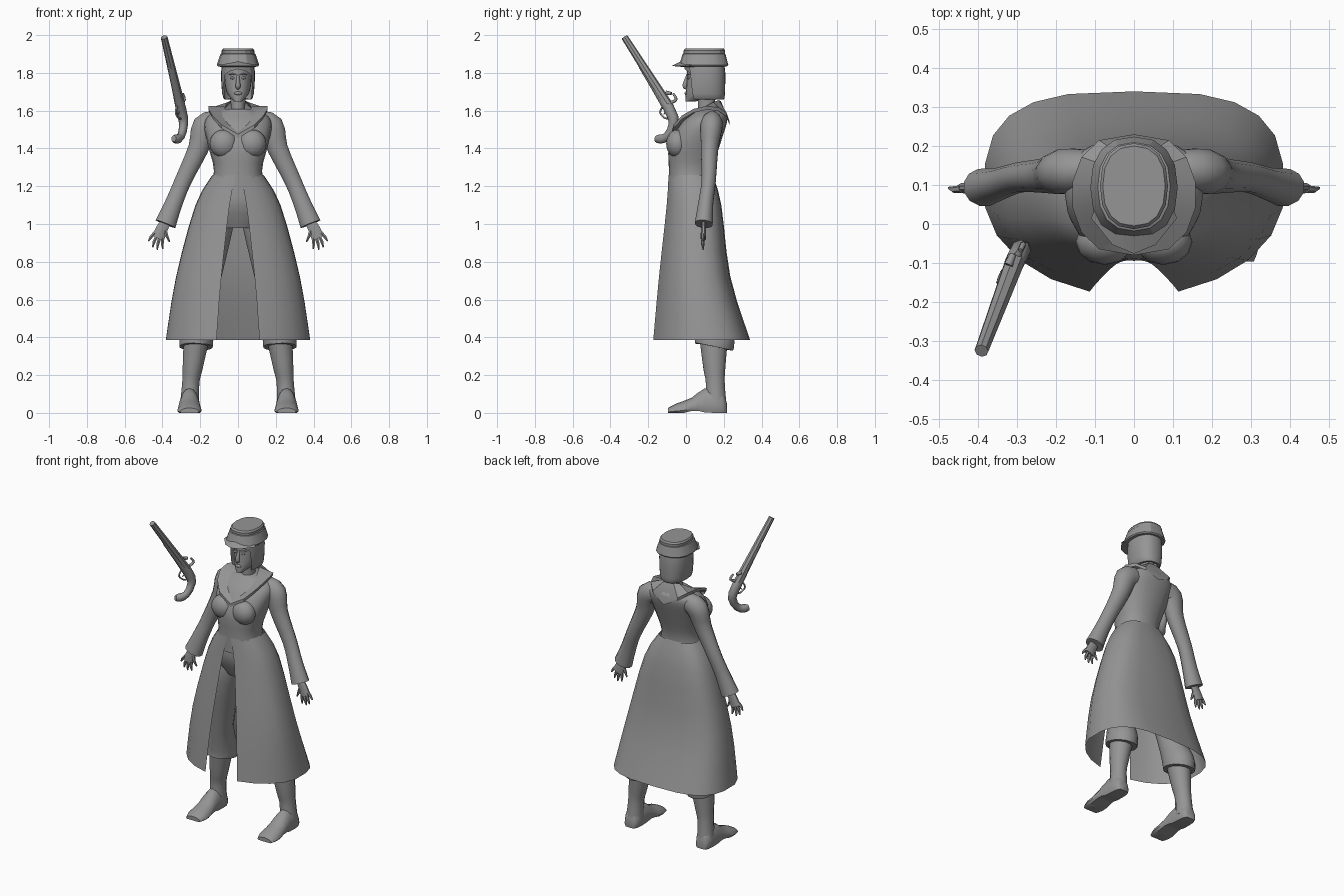
import bpy, bmesh
from math import cos, sin, pi, radians
from mathutils import Vector

cube = bpy.data.objects.get("Cube")
if cube:
    bpy.data.objects.remove(cube)

grey = bpy.data.materials.new("plain_grey")
grey.use_nodes = True
colour = (.3, .3, .3, 1)
grey.diffuse_color = colour
grey.node_tree.nodes["Principled BSDF"].inputs["Base Color"].default_value = colour


def spline(keys, steps):
    """Pass a smooth curve through key tuples of any length."""
    points = [Vector(key) for key in keys]
    last = len(points) - 1
    result = []
    for k in range(last):
        before, start = points[max(k - 1, 0)], points[k]
        end, after = points[k + 1], points[min(k + 2, last)]
        for s in range(steps):
            t = s / steps
            bend = (start * 2 + (end - before) * t
                    + (before * 2 - start * 5 + end * 4 - after) * t ** 2
                    + (start * 3 - before - end * 3 + after) * t ** 3)
            result.append(bend / 2)
    return result + [points[last]]


def skin(name, rows, closed=False, caps=False, mirror=True, angle=45):
    """Join rows of points with faces to make one object."""
    bm = bmesh.new()
    grid = [[bm.verts.new(point) for point in row] for row in rows]
    count = len(rows[0])
    for upper, lower in zip(grid, grid[1:]):
        for i in range(count if closed else count - 1):
            j = (i + 1) % count
            bm.faces.new((upper[i], upper[j], lower[j], lower[i]))
    if caps:
        bm.faces.new(grid[0][::-1])
        bm.faces.new(grid[-1])
    bmesh.ops.recalc_face_normals(bm, faces=bm.faces)
    mesh = bpy.data.meshes.new(name)
    bm.to_mesh(mesh)
    bm.free()
    mesh.materials.append(grey)
    part = bpy.data.objects.new(name, mesh)
    bpy.context.collection.objects.link(part)
    bpy.ops.object.select_all(action='DESELECT')
    part.select_set(True)
    bpy.context.view_layer.objects.active = part
    bpy.ops.object.shade_smooth_by_angle(angle=radians(angle))
    if mirror:
        part.modifiers.new("mirror", 'MIRROR')


def body(name, keys, steps=3, sides=10, square=.85, back_square=.85, caps=True, angle=45):
    """Upright shell from keys of height, half width, front y, back y, opening angle."""
    rows = []
    for height, width, front, back, opening in spline(keys, steps):
        row = []
        for i in range(sides + 1):
            a = opening + (pi - opening) * i / sides
            c, power = cos(a), square if cos(a) > 0 else back_square
            depth = abs(c) ** power * (front - back if c > 0 else back - front) / 2
            row.append((width * abs(sin(a)) ** power, (front + back) / 2 + depth, height))
        rows.append(row)
    skin(name, rows, caps=caps, angle=angle)


def tube(name, keys, depth=1, steps=3, sides=10, ref=(0, 1, 0), mirror=True, angle=50):
    """Tapered limb through keys of x, y, z, radius; depth scales it along ref."""
    path = spline(keys, steps)
    centres = [Vector(p[:3]) for p in path]
    rows = []
    for k, centre in enumerate(centres):
        ahead = centres[min(k + 1, len(path) - 1)]
        along = (ahead - centres[max(k - 1, 0)]).normalized()
        across = Vector(ref).cross(along).normalized()
        out = along.cross(across) * depth
        turns = [2 * pi * (i + .5) / sides for i in range(sides)]
        rows.append([centre + (across * cos(a) + out * sin(a)) * path[k][3] for a in turns])
    skin(name, rows, closed=True, caps=True, mirror=mirror, angle=angle)


def blob(name, centre, size, mirror=True, sides=12):
    """Ellipsoid."""
    rows = []
    for k in range(1, sides):
        a = pi * k / sides
        turns = [2 * pi * i / sides for i in range(sides)]
        rows.append([Vector(centre) + Vector((size[0] * sin(a) * cos(t), size[1] * sin(a) * sin(t),
                                              size[2] * cos(a))) for t in turns])
    skin(name, rows, closed=True, caps=True, mirror=mirror, angle=80)


# Coat bodice, with the trousers' hips beneath it
body("coat_bodice", [(1.16, .16, -.09, .15, 0), (1.28, .127, -.09, .14, 0), (1.42, .16, -.09, .18, 0),
                     (1.53, .18, -.03, .215, 0), (1.58, .15, .02, .217, 0), (1.61, .07, .05, .19, 0)])
blob("bust", (.075, -.045, 1.425), (.075, .06, .075))
body("trouser_hips", [(.98, .1, -.03, .14, 0), (1.1, .19, -.08, .16, 0), (1.2, .13, -.08, .13, 0)])

# Long coat skirt, split at the front
body("coat_skirt", [(1.26, .135, -.093, .142, .1), (1.1, .226, -.105, .187, .2),
                    (.72, .33, -.15, .235, .27), (.385, .385, -.185, .34, .3)],
     square=1, back_square=.65, caps=False)

# Wide collar whose lapels meet low on the chest
steps = 7
collar = [[], [], []]
for i in range(steps + 1):
    a = pi * i / steps
    s, c = abs(sin(a)), cos(a)
    outer = Vector((.16 * s ** .7, .075 - .155 * c, 1.51 + .11 * s - .035 * c))
    collar[0].append((.07 * s, .075 - .11 * c, 1.575 + .03 * s - .075 * c))
    collar[1].append(outer)
    collar[2].append(outer - Vector((.005 * s, 0, .02)))
skin("collar", collar, angle=30)

# Sleeves
tube("sleeve", [(.11, .14, 1.54, .06), (.175, .135, 1.515, .07), (.21, .125, 1.4, .056),
                (.29, .12, 1.23, .046), (.34, .105, 1.11, .048), (.384, .094, 1, .058)], depth=.85, sides=12)

# Hands, with fingers fanned out from the knuckles
tube("palm", [(.37, .094, 1.03, .026), (.4, .093, .98, .032), (.425, .092, .925, .036)], depth=.42)
fingers = {"index": (.398, .926, .398, .868), "middle": (.414, .928, .428, .864), "ring": (.43, .936, .452, .877),
           "little": (.442, .952, .474, .91), "thumb": (.385, .965, .362, .905)}
for label, (x, z, tip_x, tip_z) in fingers.items():
    tube(label + "_finger", [(x, .09, z, .01), ((x + tip_x) / 2 + .003, .088, (z + tip_z) / 2, .009),
                             (tip_x, .092, tip_z, .004)], steps=1, sides=6)

# Legs, trouser cuffs and boots
tube("trouser_leg", [(.09, .06, 1.06, .08), (.125, .06, .93, .088), (.19, .1, .57, .07),
                     (.218, .148, .4, .09), (.222, .148, .35, .09)], depth=1.15, sides=14)
tube("boot_leg", [(.223, .147, .37, .068), (.24, .15, .24, .055), (.25, .155, .16, .047),
                  (.256, .158, .04, .053)], depth=1.1, sides=12)
rows = []
for y, width, top in spline([(.216, .03, .05), (.19, .05, .12), (.1, .054, .13), (.03, .06, .08),
                             (-.05, .065, .05), (-.096, .05, .026)], 2):
    arch = .015 * max(0, 1 - abs(y - .05) / .06)
    row = [(.257 - width * .85, y, arch)]
    for i in range(9):
        a = pi * i / 8
        row.append((.257 + width * cos(a), y, arch + (top - arch) * (.2 + .8 * sin(a))))
    rows.append([(.257 + width * .85, y, arch)] + row[1:] + row[:1])
skin("boot_foot", rows, closed=True, caps=True)

# Neck, head and face
body("neck", [(1.5, .05, .01, .15, 0), (1.58, .037, .06, .145, 0), (1.69, .042, .06, .16, 0)], square=1)
body("head", [(1.648, .02, -.003, .05, 0), (1.69, .057, -.001, .15, 0), (1.76, .072, .004, .19, 0),
              (1.86, .072, .008, .195, 0)], square=.95, angle=60)
tube("nose", [(0, .008, 1.79, .006), (0, -.006, 1.735, .014), (0, .002, 1.72, .01)], sides=8, mirror=False)
blob("lips", (0, 0, 1.692), (.022, .008, .009), mirror=False)
blob("eye", (.029, .012, 1.773), (.014, .007, .007))
tube("brow", [(.012, .006, 1.79, .003), (.03, .008, 1.795, .004), (.05, .02, 1.79, .002)],
     steps=1, sides=6, ref=(0, 0, 1))

# Bobbed hair, open around the face, with a swept fringe
body("hair", [(1.86, .082, -.01, .2, .7), (1.8, .09, -.01, .208, .85), (1.69, .084, -.01, .206, 1),
              (1.66, .07, 0, .2, 1.1), (1.665, .05, .03, .18, 1.1)], steps=2, caps=False)
skin("fringe", [[(x, 8 * x * x - .01 + drop * .1, 1.85 - drop - 6 * x * x * drop / .03)
                 for x in (0, .04, .075)] for drop in (0, .03)])

# Flat-topped cap with a flared band and a pointed peak
body("cap_band", [(1.835, .107, -.03, .217, 0), (1.842, .112, -.036, .224, 0), (1.9, .093, -.018, .209, 0),
                  (1.904, .08, -.01, .2, 0)], steps=1, sides=8, angle=25)
body("cap_crown", [(1.89, .086, -.012, .206, 0), (1.918, .087, -.013, .207, 0), (1.928, .08, -.005, .2, 0)],
     steps=1, sides=8, angle=25)
widths = (0, .055, .11)
edge = [(x, 7.5 * x * x - .076, 1.837) for x in widths]
skin("cap_peak", [[(x * .9, 6 * x * x - .03, 1.86 - x * .1) for x in widths], edge,
                  [(x * .85, 6 * x * x - .025, 1.832) for x in widths]], angle=25)

# Floating flintlock pistol
pistol = dict(ref=(-.91, .41, .04), mirror=False, sides=8)
muzzle, breech = Vector((-.391, -.325, 1.989, .018)), Vector((-.305, -.096, 1.63, .026))
tube("pistol_barrel", [muzzle, breech], steps=2, angle=20, **pistol)
tube("pistol_stock", [(-.36, -.238, 1.835, .014), (-.303, -.092, 1.615, .03), (-.288, -.066, 1.53, .026),
                      (-.302, -.1, 1.464, .023), (-.325, -.135, 1.45, .026), (-.34, -.158, 1.452, .018)],
     steps=2, depth=.9, **pistol)
tube("pistol_hammer", [(-.3, -.085, 1.64, .009), (-.284, -.052, 1.66, .008), (-.292, -.068, 1.69, .006)], **pistol)
tube("pistol_pan", [(-.322, -.105, 1.695, .012), (-.31, -.078, 1.69, .009)], steps=1, **pistol)
tube("trigger_guard", [(-.322, -.122, 1.625, .005), (-.33, -.137, 1.59, .005), (-.315, -.11, 1.56, .005),
                       (-.295, -.08, 1.56, .005)], **pistol)
tube("trigger", [(-.308, -.1, 1.605, .004), (-.318, -.118, 1.58, .003)], steps=1, **pistol)
